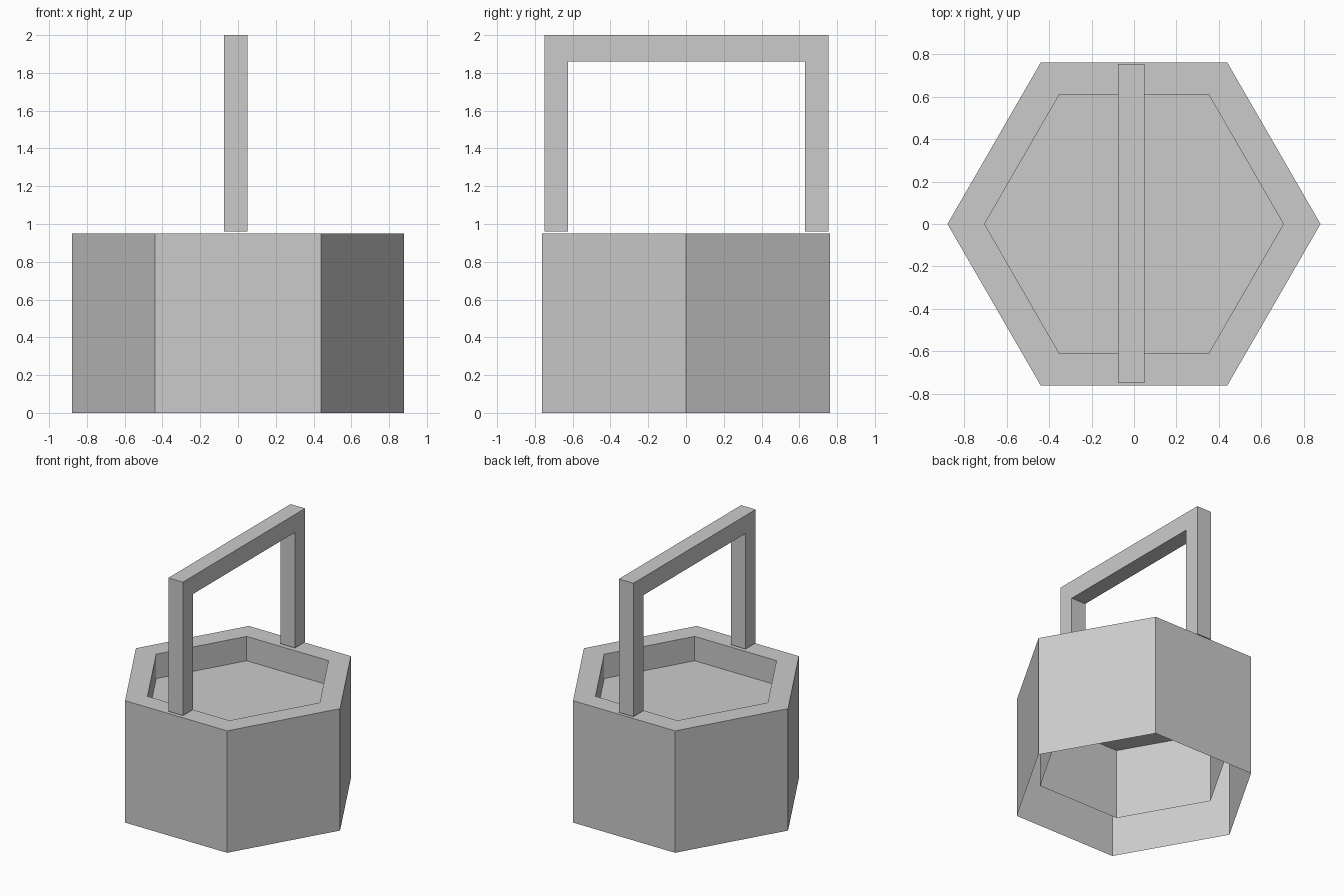
import bpy, bmesh
from math import cos, sin, pi

if "Cube" in bpy.data.objects:
    bpy.data.objects.remove(bpy.data.objects["Cube"])


def make_object(name, bm):
    bmesh.ops.recalc_face_normals(bm, faces=bm.faces)
    mesh = bpy.data.meshes.new(name)
    bm.to_mesh(mesh)
    bm.free()
    obj = bpy.data.objects.new(name, mesh)
    bpy.context.collection.objects.link(obj)
    return obj


def hex_ring(bm, radius, z):
    return [bm.verts.new((radius * cos(i * pi / 3), radius * sin(i * pi / 3), z))
            for i in range(6)]


OUTER, INNER = 0.88, 0.705

# Six-sided shell: outer wall, flat rim and inner wall, open underneath
bm = bmesh.new()
rings = [hex_ring(bm, r, z) for r, z in
         [(OUTER, 0), (OUTER, 0.95), (INNER, 0.95), (INNER, 0.21)]]
for a, b in zip(rings, rings[1:]):
    for i in range(6):
        j = (i + 1) % 6
        bm.faces.new((a[i], a[j], b[j], b[i]))
make_object("basin_wall", bm)

# Sheet floor sunk below the rim
bm = bmesh.new()
bm.faces.new(hex_ring(bm, INNER, 0.76))
make_object("basin_floor", bm)

# Square arch standing over the basin: profile in y/z, extruded along x
profile = [(-0.75, 0.96), (-0.75, 2.0), (0.755, 2.0), (0.755, 0.96),
           (0.63, 0.96), (0.63, 1.86), (-0.625, 1.86), (-0.625, 0.96)]
bm = bmesh.new()
face = bm.faces.new([bm.verts.new((-0.075, y, z)) for y, z in profile])
ext = bmesh.ops.extrude_face_region(bm, geom=[face], use_keep_orig=True)
moved = [g for g in ext["geom"] if isinstance(g, bmesh.types.BMVert)]
bmesh.ops.translate(bm, verts=moved, vec=(0.125, 0, 0))
make_object("arch_handle", bm)
